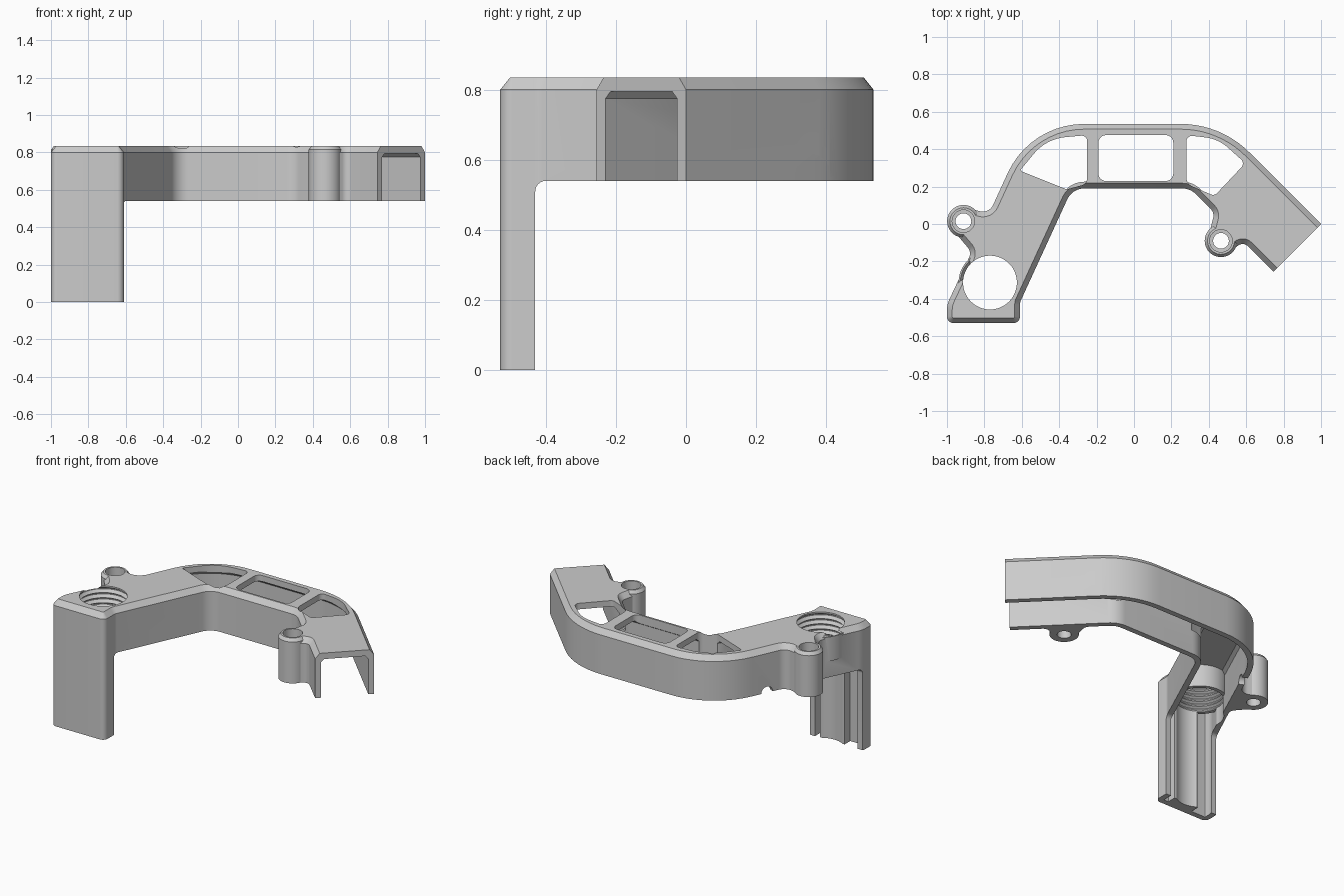
import bpy
import bmesh
import math
from mathutils import Matrix, Vector

if "Cube" in bpy.data.objects:
    bpy.data.objects.remove(bpy.data.objects["Cube"], do_unlink=True)

TOP, RIM, UNDER = 0.835, 0.80, 0.54

grey = bpy.data.materials.new("light grey")
grey.use_nodes = True
colour = (0.6, 0.6, 0.6, 1)
grey.diffuse_color = colour
grey.node_tree.nodes["Principled BSDF"].inputs["Base Color"].default_value = colour


def rounded(corners, inset=0.0, steps=10):
    """Inset a counter-clockwise outline of (x, y, radius) and fillet it."""
    pts = [Vector(c[:2]) for c in corners]
    n, out = len(pts), []
    for i, (x, y, r) in enumerate(corners):
        a = (pts[i] - pts[i - 1]).normalized()
        b = (pts[(i + 1) % n] - pts[i]).normalized()
        na, nb = Vector((-a.y, a.x)), Vector((-b.y, b.x))
        p = pts[i] + (na + nb) * inset / (1 + na.dot(nb))
        turn = math.atan2(a.x * b.y - a.y * b.x, a.dot(b))
        side = 1 if turn > 0 else -1
        r = max(r - side * inset, 0.004)
        start = p - a * r * math.tan(abs(turn) / 2)
        centre = start + na * side * r
        sx, sy = start - centre
        for k in range(steps + 1):
            c, s = math.cos(turn * k / steps), math.sin(turn * k / steps)
            out.append(centre + Vector((sx * c - sy * s, sx * s + sy * c)))
    return out


def circle(x, y, r, n=48):
    return [Vector((x + r * math.cos(2 * math.pi * k / n),
                    y + r * math.sin(2 * math.pi * k / n))) for k in range(n)]


def finish(name, bm):
    bmesh.ops.recalc_face_normals(bm, faces=bm.faces)
    mesh = bpy.data.meshes.new(name)
    bm.to_mesh(mesh)
    bm.free()
    mesh.materials.append(grey)
    obj = bpy.data.objects.new(name, mesh)
    bpy.context.collection.objects.link(obj)
    return obj


def loft(name, rings):
    """Solid through a stack of (outline, z) rings of equal length."""
    bm = bmesh.new()
    rows = [[bm.verts.new((p.x, p.y, z)) for p in pts] for pts, z in rings]
    for low, high in zip(rows, rows[1:]):
        for i in range(len(low)):
            bm.faces.new((low[i - 1], low[i], high[i], high[i - 1]))
    bm.faces.new(rows[0][::-1])
    bm.faces.new(rows[-1])
    return finish(name, bm)


def box(name, low, high, turn=0.0):
    low, high = Vector(low), Vector(high)
    bm = bmesh.new()
    bmesh.ops.create_cube(bm, size=1)
    size = Matrix.Diagonal((*(high - low), 1))
    bm.transform(Matrix.Rotation(turn, 4, "Z") @ Matrix.Translation((low + high) / 2) @ size)
    return finish(name, bm)


def rod(name, centre, axis, r, length):
    bm = bmesh.new()
    bmesh.ops.create_cone(bm, cap_ends=True, segments=48, radius1=r, radius2=r, depth=length)
    bm.transform(Matrix.Translation(centre) @ Vector(axis).to_track_quat("Z", "Y").to_matrix().to_4x4())
    return finish(name, bm)


def combine(target, tool, operation="DIFFERENCE"):
    tool.hide_render = True
    mod = target.modifiers.new("combine", "BOOLEAN")
    mod.object, mod.operation, mod.solver = tool, operation, "EXACT"
    bpy.context.view_layer.objects.active = target
    bpy.ops.object.modifier_apply(modifier=mod.name)
    bpy.data.objects.remove(tool, do_unlink=True)


# Outline in sections, with ears for the two screw bosses
inner_edge = [(-1, -.53, .035), (-.61, -.53, .035), (-.61, -.42, .06),
              (-.33, .19, .1), (.30, .19, .1)]
right_ear = [(.43, .06, .05), (.40, -.06, .02), (.50, -.155, .02), (.585, -.095, .04)]
outer_edge = [(.84, -.35, 0), (1.095, -.095, 0), (.465, .535, .52), (-.555, .535, .45)]
left_ear = [(-.775, .055, .06), (-.905, .09, .03), (-.97, -.03, .03), (-.868, -.15, .05)]
flank = [(-1, -.43, .15)]
outside = inner_edge + right_ear + outer_edge + left_ear + flank
plain = inner_edge + outer_edge + flank

# Shell with chamfered rim, hollow underneath, front plate reaching the ground
cover = loft("bracket_cover", [(rounded(outside), 0), (rounded(outside), RIM),
                               (rounded(outside, .028), TOP)])
combine(cover, loft("cavity", [(rounded(plain, .036), -.1), (rounded(plain, .036), .775),
                               (rounded(plain, .056), .795)]))

# Everything behind the front plate is cut away, with a small fillet at its root
step = box("leg_cutter", (-2, -.43, -.5), (2, 2, UNDER))
bm = bmesh.new()
bm.from_mesh(step.data)
root = [e for e in bm.edges if all(v.co.y < 0 and v.co.z > 0 for v in e.verts)]
bmesh.ops.bevel(bm, geom=root, offset=.03, segments=6, profile=.5, affect="EDGES")
bm.to_mesh(step.data)
bm.free()
combine(cover, step)

# Open right end
combine(cover, box("end_cutter", (math.sqrt(.5), -1, -1), (2, 1, 2), -math.pi / 4))

# Screw bosses with counterbored holes
bosses = [(-.912, .015), (.465, -.09)]
for x, y in bosses:
    combine(cover, loft("boss", [(circle(x, y, .087), UNDER), (circle(x, y, .087), .815),
                                 (circle(x, y, .072), TOP)]), "UNION")
for x, y in bosses:
    combine(cover, loft("boss_bore", [(circle(x, y, .042), .4), (circle(x, y, .042), .6),
                                      (circle(x, y, .06), .601), (circle(x, y, .06), .9)]))

# Threaded collar and grooved spine behind the front plate
hx, hy = -.77, -.313
combine(cover, loft("collar", [(circle(hx, hy, .168), .65), (circle(hx, hy, .168), .81)]), "UNION")
combine(cover, box("spine", (hx - .09, -.515, .0), (hx + .09, -.435, .66)), "UNION")
thread = [(circle(hx, hy, .144), -.1), (circle(hx, hy, .144), .655)]
for k in range(5):
    z = .665 + k * .034
    thread += [(circle(hx, hy, .159), z + .008), (circle(hx, hy, .159), z + .014),
               (circle(hx, hy, .144), z + .024)]
thread.append((circle(hx, hy, .144), .9))
combine(cover, loft("thread_cutter", thread))

# Three windows in the top
windows = [
    [(-.19, .23, .04), (.21, .23, .04), (.21, .475, .04), (-.19, .475, .04)],
    [(-.61, .285, .01), (-.36, .185, .02), (-.25, .215, .04), (-.25, .475, .03), (-.47, .455, .25)],
    [(.28, .215, .05), (.43, .15, .03), (.595, .325, .03), (.45, .455, .22), (.28, .475, .03)],
]
for w in windows:
    combine(cover, loft("window_cutter", [(rounded(w), .7), (rounded(w), .9)]))

# Arched notches along the lower edge
combine(cover, rod("right_notch", (.65, .35, .51), (1, 1, 0), .11, .2))
combine(cover, rod("left_notch", (-.715, .175, UNDER), (-.91, .42, 0), .04, .12))

bpy.ops.object.select_all(action="DESELECT")
cover.select_set(True)
bpy.context.view_layer.objects.active = cover
bpy.ops.object.shade_smooth_by_angle(angle=math.radians(25))
